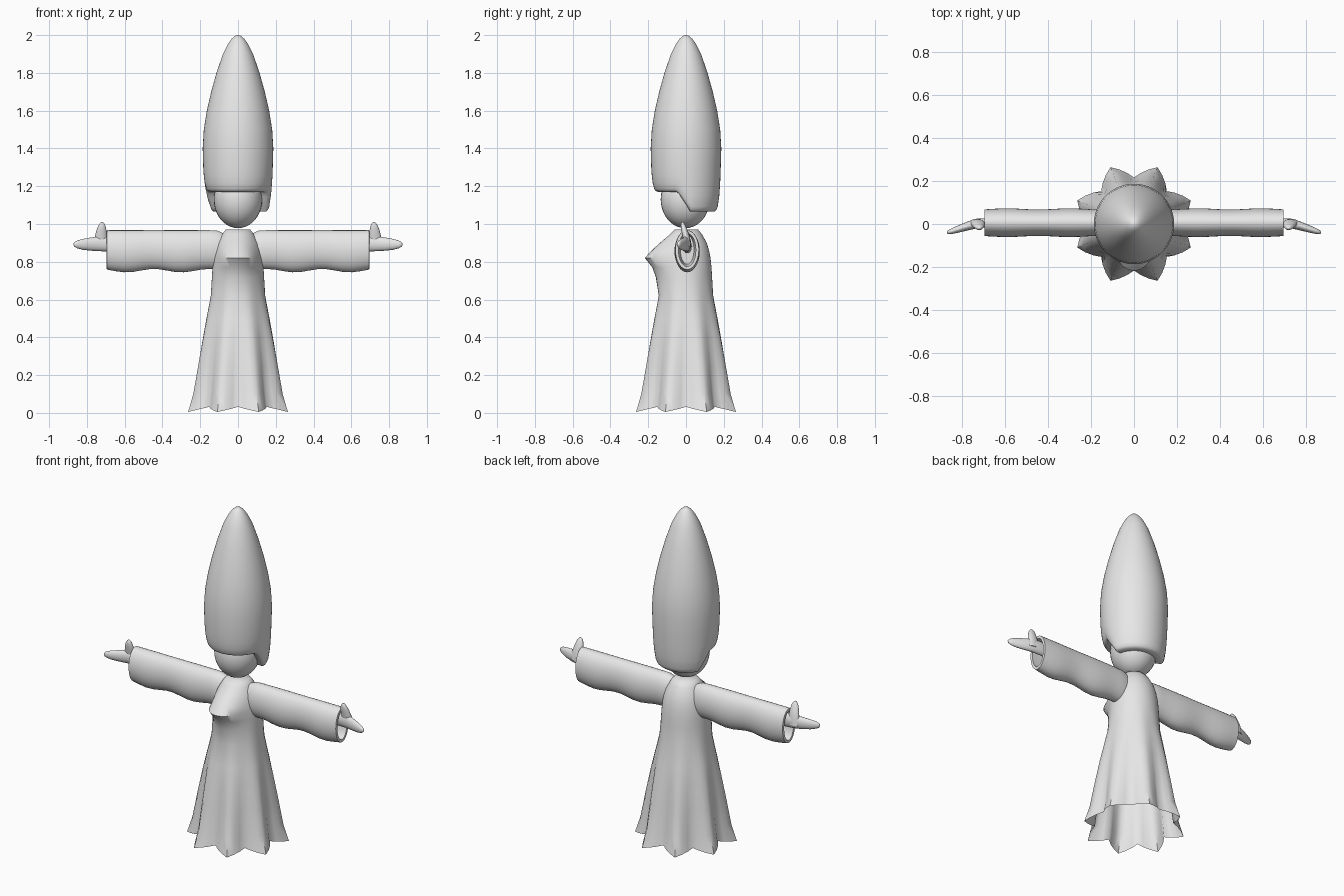
import bpy, bmesh, math
from mathutils import Vector

if "Cube" in bpy.data.objects:
    bpy.data.objects.remove(bpy.data.objects["Cube"])

grey = bpy.data.materials.new("soft_grey")
grey.diffuse_color = (0.8, 0.8, 0.8, 1)
grey.use_nodes = True
grey.node_tree.nodes["Principled BSDF"].inputs["Base Color"].default_value = grey.diffuse_color


def loft(name, rings, cap_start=False, cap_end=False, angle=40, mirror=False):
    """Skin a list of closed rings into one smooth-shaded object."""
    bm = bmesh.new()
    loops = [[bm.verts.new(p) for p in ring] for ring in rings]
    n = len(loops[0])
    for a, b in zip(loops, loops[1:]):
        for i in range(n):
            j = (i + 1) % n
            bm.faces.new((a[i], a[j], b[j], b[i]))
    if cap_start:
        bm.faces.new(loops[0][::-1])
    if cap_end:
        bm.faces.new(loops[-1])
    bmesh.ops.recalc_face_normals(bm, faces=bm.faces)
    mesh = bpy.data.meshes.new(name)
    bm.to_mesh(mesh)
    bm.free()
    obj = bpy.data.objects.new(name, mesh)
    bpy.context.collection.objects.link(obj)
    mesh.materials.append(grey)
    bpy.ops.object.select_all(action='DESELECT')
    obj.select_set(True)
    bpy.context.view_layer.objects.active = obj
    bpy.ops.object.shade_smooth_by_angle(angle=math.radians(angle))
    if mirror:
        mod = obj.modifiers.new("mirror_sides", 'MIRROR')
        mod.use_axis[0] = True
    return obj


def angles(n):
    return [2 * math.pi * i / n for i in range(n)]


def ramp(v, a, b):
    t = min(1, max(0, (v - a) / (b - a)))
    return t


# Dress: round bodice with a forward bust, skirt fluting out to an eight-point hem
# z, radius, front reach of bust, flute depth, hem lift in the valleys
dress_rows = [
    (0.970, 0.065, 0.060, 0, 0), (0.945, 0.085, 0.085, 0, 0),
    (0.900, 0.110, 0.138, 0, 0), (0.860, 0.122, 0.182, 0, 0),
    (0.820, 0.130, 0.218, 0, 0), (0.770, 0.135, 0.178, 0, 0),
    (0.720, 0.138, 0.160, 0, 0), (0.620, 0.144, 0.144, 0.003, 0),
    (0.500, 0.165, 0.165, 0.010, 0), (0.400, 0.178, 0.178, 0.020, 0),
    (0.250, 0.195, 0.195, 0.033, 0), (0.100, 0.206, 0.206, 0.050, 0.010),
    (0.005, 0.216, 0.216, 0.070, 0.027)]
dress_rings = []
for z, r, front, flute, lift in dress_rows:
    ring = []
    for a in angles(48):
        valley = abs((a / (math.pi / 4)) % 1 * 2 - 1)
        off = (a - 1.5 * math.pi + math.pi) % (2 * math.pi) - math.pi
        bust = (front - r) * math.exp(-(off / 0.62) ** 2)
        rad = r + flute * (1 - valley) + bust
        ring.append((rad * math.cos(a), rad * math.sin(a), z + lift * valley))
    dress_rings.append(ring)
loft("dress", dress_rings, cap_start=True, angle=60)

# Sleeves: hollow wavy ovals with a thin cuff rim
def sleeve_ring(x, inset=0.0, top=0.967, half=0.064):
    bottom = 0.753 - 0.009 * math.cos(2 * math.pi * (x - 0.3) / 0.29)
    mid, h = (top + bottom) / 2, (top - bottom) / 2 - inset
    w = half + 0.003 * math.cos(2 * math.pi * (x - 0.3) / 0.29) - inset
    return [(x, 0.006 + w * math.cos(a), mid + h * math.sin(a)) for a in angles(32)]

sleeve = [sleeve_ring(0.075, 0.012, 0.962), sleeve_ring(0.11, 0.002)]
sleeve += [sleeve_ring(0.15 + 0.0454 * i) for i in range(13)]
sleeve += [sleeve_ring(0.695, 0.016), sleeve_ring(0.60, 0.018), sleeve_ring(0.45, 0.025)]
loft("sleeve", sleeve, True, True, mirror=True)

# Hands: tapering mitten that bends forward, with an upright thumb
hand_rows = [  # x, y, z, half depth, half height
    (0.44, 0.006, 0.880, 0.025, 0.035), (0.68, 0.006, 0.896, 0.021, 0.042),
    (0.73, 0.002, 0.896, 0.022, 0.040), (0.77, -0.008, 0.894, 0.021, 0.036),
    (0.82, -0.024, 0.892, 0.017, 0.029), (0.85, -0.034, 0.892, 0.013, 0.021),
    (0.865, -0.038, 0.892, 0.009, 0.013), (0.871, -0.039, 0.892, 0.003, 0.004)]
loft("hand", [[(x, y + d * math.cos(a), z + h * math.sin(a)) for a in angles(16)]
              for x, y, z, d, h in hand_rows], True, True, 60, True)
thumb_rows = [  # x, y, z, half width, half depth
    (0.728, 0.008, 0.880, 0.036, 0.017), (0.726, 0.002, 0.930, 0.033, 0.019),
    (0.723, -0.008, 0.965, 0.027, 0.017), (0.721, -0.015, 0.992, 0.019, 0.013),
    (0.720, -0.018, 1.005, 0.010, 0.008), (0.720, -0.019, 1.010, 0.003, 0.003)]
loft("thumb", [[(x + w * math.cos(a), y + d * math.sin(a), z) for a in angles(16)]
               for x, y, z, w, d in thumb_rows], True, True, 60, True)

# Head: slightly tall ball tucked into the hair
bpy.ops.mesh.primitive_uv_sphere_add(segments=32, ring_count=20, location=(0, -0.004, 1.13))
head = bpy.context.object
head.name = "head"
head.scale = (0.128, 0.130, 0.152)
head.data.materials.append(grey)
bpy.ops.object.shade_smooth()

# Tall hair: bullet shape, cut short over the face and hanging lower behind
def hair_bottom(a):
    deg = (math.degrees(a) + 90) % 360 - 90
    drop = ramp(deg, -17, 10) * (1 - ramp(deg, 150, 178))
    return 1.170 - 0.105 * drop

hair_rows = [(2.0, 0.004), (1.995, 0.018), (1.98, 0.034), (1.95, 0.055), (1.90, 0.080),
             (1.80, 0.114), (1.70, 0.142), (1.60, 0.165), (1.50, 0.181),
             (1.40, 0.187), (1.30, 0.184)]
hair = [[(r * math.cos(a), r * math.sin(a), z) for a in angles(72)] for z, r in hair_rows]
# lower rings follow the slanted hemline, then roll under toward the head
for f, r in [(0.35, 0.181), (0.65, 0.176), (0.88, 0.168), (0.96, 0.161), (1.0, 0.150),
             (0.99, 0.118), (0.80, 0.105)]:
    ring = []
    for a in angles(72):
        z = 1.30 + (hair_bottom(a) - 1.30) * f
        ring.append((r * math.cos(a), r * math.sin(a), z))
    hair.append(ring)
loft("hair", hair, cap_start=True, angle=50)
